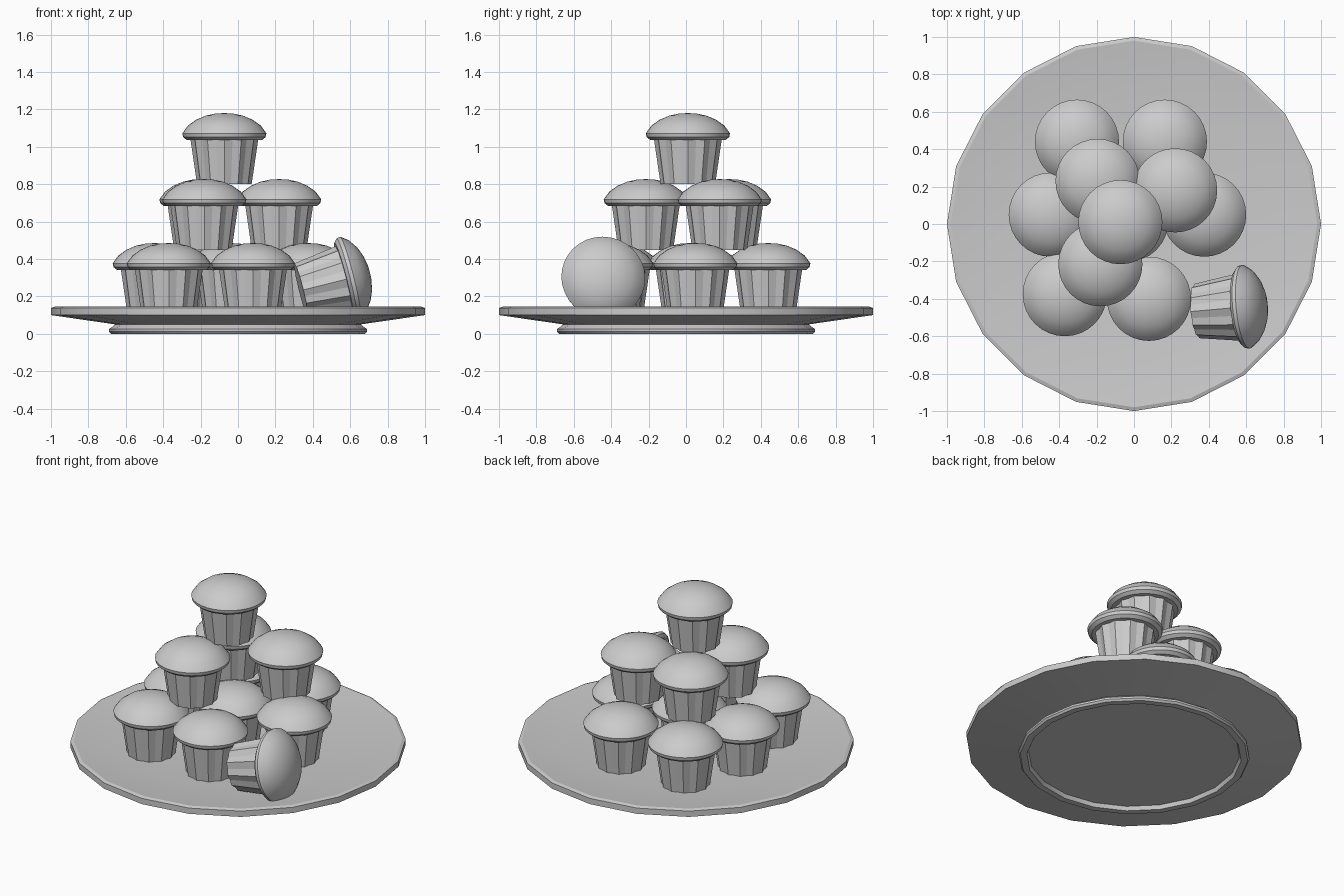
import bpy, bmesh
from math import radians, cos, sin, tau

if "Cube" in bpy.data.objects:
    bpy.data.objects.remove(bpy.data.objects["Cube"])


def lathe(name, profile, steps, pleat=0.0):
    """Spin an (r, z) profile about z; pleat alternates the radius."""
    bm = bmesh.new()
    rings = []
    for r, z in profile:
        if r == 0:
            rings.append([bm.verts.new((0, 0, z))] * steps)
            continue
        ring = []
        for i in range(steps):
            rr = r * (1 - pleat * (i % 2))
            a = tau * i / steps
            ring.append(bm.verts.new((rr * cos(a), rr * sin(a), z)))
        rings.append(ring)
    for low, high in zip(rings, rings[1:]):
        for i in range(steps):
            j = (i + 1) % steps
            loop = [low[i], low[j], high[j], high[i]]
            bm.faces.new(list(dict.fromkeys(loop)))
    bmesh.ops.recalc_face_normals(bm, faces=bm.faces)
    me = bpy.data.meshes.new(name)
    bm.to_mesh(me)
    bm.free()
    ob = bpy.data.objects.new(name, me)
    bpy.context.collection.objects.link(ob)
    return ob


def smooth(ob, angle):
    bpy.ops.object.select_all(action='DESELECT')
    ob.select_set(True)
    bpy.context.view_layer.objects.active = ob
    bpy.ops.object.shade_smooth_by_angle(angle=radians(angle))


# Plate with foot ring and raised rim
plate = lathe("plate", [(0, .025), (.63, .025), (.64, 0), (.68, 0), (.69, .012),
                        (.69, .025), (.655, .05), (1, .1), (1, .138), (.98, .145),
                        (.66, .105), (0, .105)], 20)
smooth(plate, 25)

# Master wrapper and cake top, shared by all cupcakes
wrapper = lathe("wrapper", [(0, 0), (.146, 0), (.182, .245), (0, .245)], 24, .07)
cake = lathe("cake_top", [(0, .238), (.2, .235), (.221, .252), (.225, .272), (.195, .313),
                          (.15, .345), (.10, .366), (.05, .377), (0, .38)], 32)
smooth(cake, 35)

# Three stacked layers, then the one that tipped over
places = [((x, y, .105), (0, 0, 0)) for x, y in
          [(-.305, .44), (.165, .44), (-.445, .05), (.375, .05),
           (-.37, -.375), (.08, -.4), (-.04, .02)]]
places += [((x, y, .447), (0, 0, 0)) for x, y in
           [(-.195, .23), (.22, .18), (-.18, -.215)]]
places += [((-.073, .01, .80), (0, 0, 0)),
           ((.337, -.465, .235), (0, radians(76), radians(5)))]

for n, (loc, rot) in enumerate(places):
    for part in (wrapper, cake):
        ob = part
        if n:
            ob = part.copy()
            bpy.context.collection.objects.link(ob)
        ob.location = loc
        ob.rotation_euler = rot
